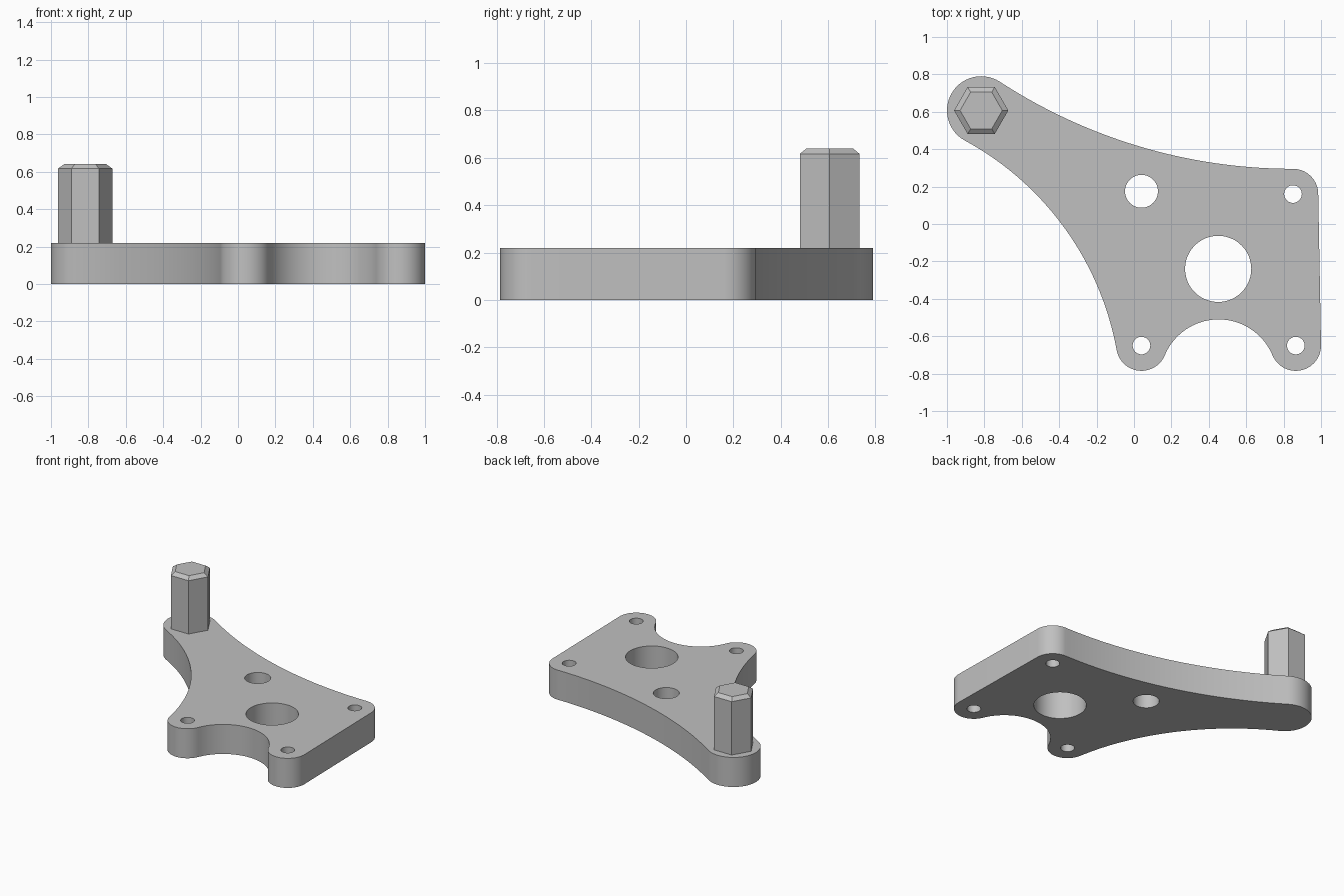
import bpy, bmesh, math
from mathutils import Vector

cube = bpy.data.objects.get("Cube")
if cube:
    bpy.data.objects.remove(cube, do_unlink=True)

grey = bpy.data.materials.new("plain grey")
grey.use_nodes = True
grey.diffuse_color = (0.53, 0.53, 0.53, 1)
grey.node_tree.nodes["Principled BSDF"].inputs["Base Color"].default_value = grey.diffuse_color

PLATE_TOP = 0.22
BOSS = Vector((-0.817, 0.607))

# Rounded lobes counter-clockwise: centre, radius, radius of the concave sweep
# to the next lobe (None means a straight tangent edge)
LOBES = [
    (BOSS, 0.183, 1.6),
    (Vector((0.04, -0.65)), 0.135, 0.312),
    (Vector((0.865, -0.65)), 0.135, None),
    (Vector((0.85, 0.16)), 0.135, 2.87),
]
# Through holes: centre and radius
HOLES = [
    (Vector((0.04, -0.65)), 0.047),
    (Vector((0.865, -0.65)), 0.047),
    (Vector((0.85, 0.16)), 0.047),
    (Vector((0.04, 0.175)), 0.088),
    (Vector((0.45, -0.24)), 0.177),
]


def arc(centre, radius, start, end, steps):
    return [centre + radius * Vector((math.cos(a), math.sin(a)))
            for a in (start + (end - start) * i / steps for i in range(steps + 1))]


def angle(v):
    return math.atan2(v.y, v.x)


def sweep_centre(a, ra, b, rb, r):
    """Centre of the circle touching both lobes from outside the plate."""
    d = (b - a).length
    u = (b - a) / d
    along = ((r + ra) ** 2 - (r + rb) ** 2 + d * d) / (2 * d)
    side = math.sqrt((r + ra) ** 2 - along ** 2)
    return a + u * along + Vector((u.y, -u.x)) * side


def outline():
    count = len(LOBES)
    joins = []
    for i, (a, ra, r) in enumerate(LOBES):
        b, rb, _ = LOBES[(i + 1) % count]
        if r is None:
            out = angle(Vector((b.y - a.y, a.x - b.x)))
            joins.append((out, out, []))
        else:
            c = sweep_centre(a, ra, b, rb, r)
            start, end = angle(a - c), angle(b - c)
            turn = (start - end) % math.tau
            joins.append((angle(c - a), angle(c - b), arc(c, r, start, start - turn, 40)[1:-1]))
    points = []
    for i, (c, r, _) in enumerate(LOBES):
        start, end = joins[i - 1][1], joins[i][0]
        points += arc(c, r, start, start + (end - start) % math.tau, 28)
        points += joins[i][2]
    return points


def finish(name, bm):
    bmesh.ops.recalc_face_normals(bm, faces=bm.faces)
    mesh = bpy.data.meshes.new(name)
    bm.to_mesh(mesh)
    bm.free()
    mesh.materials.append(grey)
    obj = bpy.data.objects.new(name, mesh)
    bpy.context.collection.objects.link(obj)
    return obj


# Mounting plate: filled outline with holes, extruded upwards
bm = bmesh.new()
loops = [outline()] + [arc(c, r, 0, math.tau, 48)[:-1] for c, r in HOLES]
for loop in loops:
    verts = [bm.verts.new((p.x, p.y, 0)) for p in loop]
    for i, v in enumerate(verts):
        bm.edges.new((verts[i - 1], v))
bmesh.ops.triangle_fill(bm, use_beauty=True, edges=bm.edges[:], normal=(0, 0, 1))
top = bmesh.ops.extrude_face_region(bm, geom=bm.faces[:], use_keep_orig=True)
bmesh.ops.translate(bm, vec=(0, 0, PLATE_TOP),
                    verts=[g for g in top["geom"] if isinstance(g, bmesh.types.BMVert)])
plate = finish("mounting_plate", bm)
bpy.ops.object.select_all(action='DESELECT')
plate.select_set(True)
bpy.context.view_layer.objects.active = plate
bpy.ops.object.shade_smooth_by_angle(angle=math.radians(30))

# Hexagonal post with a chamfered top
bm = bmesh.new()
rings = []
for z, r in ((PLATE_TOP - 0.01, 0.145), (0.617, 0.145), (0.64, 0.113)):
    rings.append([bm.verts.new((p.x, p.y, z)) for p in arc(BOSS, r, 0, math.tau, 6)[:-1]])
for low, high in zip(rings, rings[1:]):
    for i in range(6):
        bm.faces.new((low[i - 1], low[i], high[i], high[i - 1]))
bm.faces.new(rings[0])
bm.faces.new(rings[-1])
finish("hex_post", bm)
